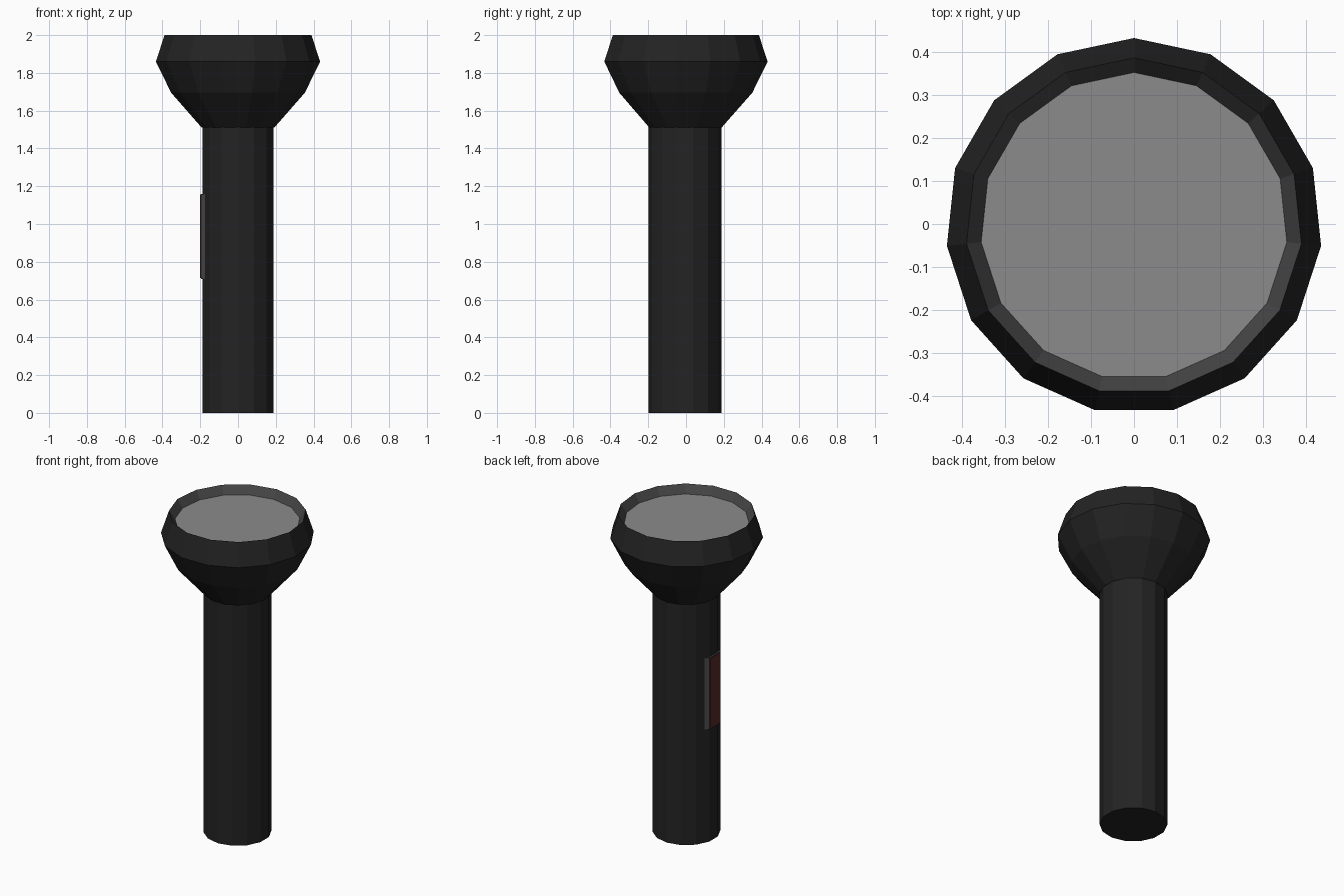
import bpy, math

if "Cube" in bpy.data.objects:
    bpy.data.objects.remove(bpy.data.objects["Cube"])

CY = -0.005  # the odd-sided head sits slightly off-axis so its bounds are centred


def material(name, rgb):
    m = bpy.data.materials.new(name)
    m.diffuse_color = (*rgb, 1)
    m.use_nodes = True
    m.node_tree.nodes["Principled BSDF"].inputs["Base Color"].default_value = m.diffuse_color
    return m


black = material("black_plastic", (0.017, 0.017, 0.017))
grey = material("dark_grey_trim", (0.06, 0.06, 0.06))
glass = material("lens_grey", (0.26, 0.26, 0.26))
red = material("dark_red_button", (0.10, 0.02, 0.02))


def add_object(name, verts, faces, mat):
    me = bpy.data.meshes.new(name)
    me.from_pydata(verts, [], faces)
    me.materials.append(mat)
    me.update()
    ob = bpy.data.objects.new(name, me)
    bpy.context.collection.objects.link(ob)
    return ob


def lathe(name, profile, n, mat, cap_start=False, cap_end=False):
    """Faceted turned shape from (radius, z) pairs, first corner toward +y."""
    verts, faces = [], []
    for r, z in profile:
        for i in range(n):
            a = math.pi / 2 + 2 * math.pi * i / n
            verts.append((r * math.cos(a), CY + r * math.sin(a), z))
    for k in range(len(profile) - 1):
        for i in range(n):
            j = (i + 1) % n
            faces.append((k * n + i, k * n + j, (k + 1) * n + j, (k + 1) * n + i))
    if cap_start:
        faces.append(tuple(reversed(range(n))))
    if cap_end:
        faces.append(tuple(range((len(profile) - 1) * n, len(profile) * n)))
    return add_object(name, verts, faces, mat)


def plate(name, x0, x1, y0, y1, z0, z1, mat, slope=0.0):
    """Block on the -x side, width y0 at x0 tapering to y1 at x1."""
    verts = []
    for x, w, s in ((x0, y0, 0), (x1, y1, slope)):
        verts += [(x, CY - w, z0 + s), (x, CY + w, z0 + s),
                  (x, CY + w, z1 - s), (x, CY - w, z1 - s)]
    faces = [(0, 1, 2, 3), (7, 6, 5, 4), (0, 4, 5, 1),
             (1, 5, 6, 2), (2, 6, 7, 3), (3, 7, 4, 0)]
    return add_object(name, verts, faces, mat)


# Straight handle
lathe("handle", [(0.193, 0), (0.193, 1.515)], 14, black, True, True)

# Flared head
lathe("head", [(0.193, 1.51), (0.356, 1.695), (0.437, 1.86), (0.391, 2.0)],
      15, black, cap_start=True)

# Sloping inner rim and recessed lens
lathe("inner_rim", [(0.391, 2.0), (0.357, 1.95)], 15, grey)
lathe("lens", [(0.357, 1.95)], 15, glass, cap_end=True)

# Switch on the left side: chamfered housing with a red button face
plate("switch_housing", -0.165, -0.197, 0.078, 0.055, 0.71, 1.16, grey)
plate("switch_button", -0.196, -0.201, 0.05, 0.05, 0.715, 1.155, red)
